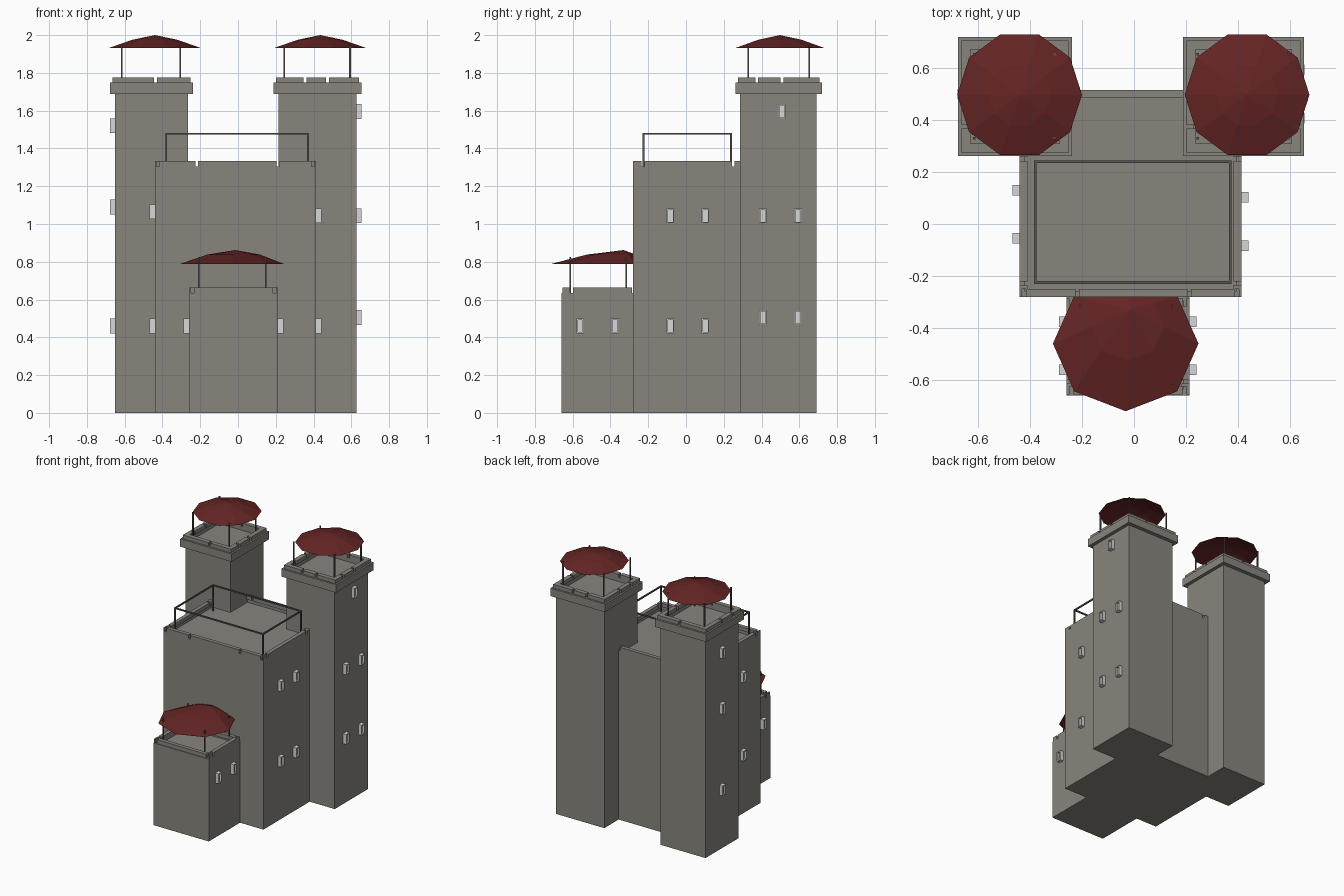
import bpy, bmesh, math
from mathutils import Vector

if "Cube" in bpy.data.objects:
    bpy.data.objects.remove(bpy.data.objects["Cube"])


def material(name, rgb):
    m = bpy.data.materials.new(name)
    m.diffuse_color = (*rgb, 1)
    m.use_nodes = True
    m.node_tree.nodes["Principled BSDF"].inputs["Base Color"].default_value = m.diffuse_color
    return m


STONE = material("grey stone", (0.25, 0.235, 0.208))
ROOF = material("dark red roof", (0.13, 0.018, 0.018))
PALE = material("pale window", (0.68, 0.68, 0.68))
IRON = material("dark iron", (0.10, 0.095, 0.085))


def finish(bm, name, mat):
    me = bpy.data.meshes.new(name)
    bm.to_mesh(me)
    bm.free()
    ob = bpy.data.objects.new(name, me)
    bpy.context.collection.objects.link(ob)
    me.materials.append(mat)
    return ob


def add_box(bm, x0, x1, y0, y1, z0, z1):
    vs = bmesh.ops.create_cube(bm, size=1)["verts"]
    for v in vs:
        v.co = Vector(((x0 + x1) / 2 + v.co.x * (x1 - x0),
                       (y0 + y1) / 2 + v.co.y * (y1 - y0),
                       (z0 + z1) / 2 + v.co.z * (z1 - z0)))
    return list({f for v in vs for f in v.link_faces})


def inset(bm, faces, normal, rim, depth):
    # sink the middle of the face that points along normal
    f = [f for f in faces if (f.normal_update() or f.normal.dot(normal) > 0.9)][0]
    bmesh.ops.inset_region(bm, faces=[f], thickness=rim)
    ring = bmesh.ops.extrude_discrete_faces(bm, faces=[f])["faces"][0]
    bmesh.ops.translate(bm, verts=ring.verts[:], vec=-normal * depth)


def block(name, x0, x1, y0, y1, z0, z1, rim, depth):
    bm = bmesh.new()
    inset(bm, add_box(bm, x0, x1, y0, y1, z0, z1), Vector((0, 0, 1)), rim, depth)
    finish(bm, name, STONE)


def parapet(name, x0, x1, y0, y1, z0, z1, t, gaps_x, gaps_y, g=0.015):
    # rim wall broken by narrow slots given as fractions along each side
    bm = bmesh.new()

    def runs(a, b, gaps):
        cuts = [a]
        for k in gaps:
            c = a + (b - a) * k
            cuts += [c - g / 2, c + g / 2]
        cuts.append(b)
        return zip(cuts[::2], cuts[1::2])
    for a, b in runs(x0, x1, gaps_x):
        add_box(bm, a, b, y0, y0 + t, z0, z1)
        add_box(bm, a, b, y1 - t, y1, z0, z1)
    for a, b in runs(y0 + t, y1 - t, gaps_y):
        add_box(bm, x0, x0 + t, a, b, z0, z1)
        add_box(bm, x1 - t, x1, a, b, z0, z1)
    finish(bm, name, STONE)


def posts(name, xs, ys, z0, z1, r, rail=False):
    bm = bmesh.new()
    for x in xs:
        for y in ys:
            add_box(bm, x - r, x + r, y - r, y + r, z0, z1)
    if rail:
        for y in ys:
            add_box(bm, xs[0] - r, xs[1] + r, y - r, y + r, z1 - 2 * r, z1)
        for x in xs:
            add_box(bm, x - r, x + r, ys[0], ys[1], z1 - 2 * r, z1)
    finish(bm, name, IRON)


def canopy(name, c, r, n, phase, z0, zm, z1, apex):
    # shallow faceted parasol roof: outer ring, middle ring, apex
    bm = bmesh.new()

    def ring(k, z):
        cx, cy = (c[i] + (apex[i] - c[i]) * (1 - k) for i in (0, 1))
        return [bm.verts.new((cx + r[0] * k * math.cos(phase + math.tau * i / n),
                              cy + r[1] * k * math.sin(phase + math.tau * i / n), z))
                for i in range(n)]
    outer, mid = ring(1, z0), ring(0.5, zm)
    top = bm.verts.new((*apex, z1))
    for i in range(n):
        j = (i + 1) % n
        bm.faces.new((outer[i], outer[j], mid[j], mid[i]))
        bm.faces.new((mid[i], mid[j], top))
    finish(bm, name, ROOF)


def windows(name, wall_x, side, spots):
    bm = bmesh.new()
    for y, z in spots:
        a, b = sorted((wall_x - side * 0.01, wall_x + side * 0.028))
        fs = add_box(bm, a, b, y - 0.02, y + 0.02, z - 0.039, z + 0.039)
        inset(bm, fs, Vector((side, 0, 0)), 0.01, 0.014)
    finish(bm, name, PALE)


# main keep
block("main_keep", -0.44, 0.413, -0.28, 0.515, 0, 1.305, 0.03, 0.025)
parapet("keep_parapet", -0.44, 0.413, -0.28, 0.515, 1.305, 1.333, 0.03,
        (0.02, 0.26, 0.765, 0.98), (0.03, 0.68))
posts("keep_railing", (-0.38, 0.37), (-0.225, 0.239), 1.28, 1.483, 0.005, True)

# front annex
block("annex", -0.26, 0.213, -0.66, -0.27, 0, 0.635, 0.035, 0.02)
parapet("annex_parapet", -0.26, 0.213, -0.655, -0.285, 0.635, 0.665, 0.03,
        (0.04, 0.96), (0.06,))
posts("annex_posts", (-0.208, 0.146), (-0.614, -0.317), 0.61, 0.825, 0.004)
canopy("annex_canopy", (-0.032, -0.46), (0.28, 0.26), 8, 0, 0.787, 0.838, 0.862,
       (-0.015, -0.33))

# two rear towers
for side, x0, x1, px, cx, gaps in (
        ("left", -0.65, -0.265, (-0.615, -0.305), -0.44, (0.55,)),
        ("right", 0.215, 0.627, (0.245, 0.593), 0.435, (0.35, 0.62))):
    block(side + "_tower", x0, x1, 0.285, 0.69, 0, 1.70, 0.03, 0.005)
    block(side + "_tower_cap", x0 - 0.027, x1 + 0.027, 0.262, 0.72, 1.687, 1.748, 0.06, 0.03)
    parapet(side + "_tower_parapet", x0 - 0.014, x1 + 0.014, 0.274, 0.706, 1.748, 1.776,
            0.035, gaps, (0.18, 0.55))
    posts(side + "_tower_posts", px, (0.33, 0.653), 1.718, 1.945, 0.0045)
    canopy(side + "_tower_canopy", (cx, 0.497), (0.24, 0.244), 10, 0, 1.933, 1.975, 2.0,
           (cx, 0.497))

# windows on the side walls
windows("keep_right_windows", 0.413, 1, [(y, z) for y in (-0.083, 0.103) for z in (0.46, 1.043)])
windows("keep_left_windows", -0.44, -1, [(y, z) for y in (-0.055, 0.13) for z in (0.46, 1.065)])
windows("annex_right_windows", 0.213, 1, [(-0.56, 0.46), (-0.376, 0.46)])
windows("annex_left_windows", -0.26, -1, [(-0.56, 0.46), (-0.376, 0.46)])
windows("right_tower_windows", 0.627, 1,
        [(y, z) for y in (0.407, 0.593) for z in (0.505, 1.043)] + [(0.508, 1.595)])
windows("left_tower_windows", -0.65, -1, [(0.5, z) for z in (0.46, 1.09, 1.52)])
